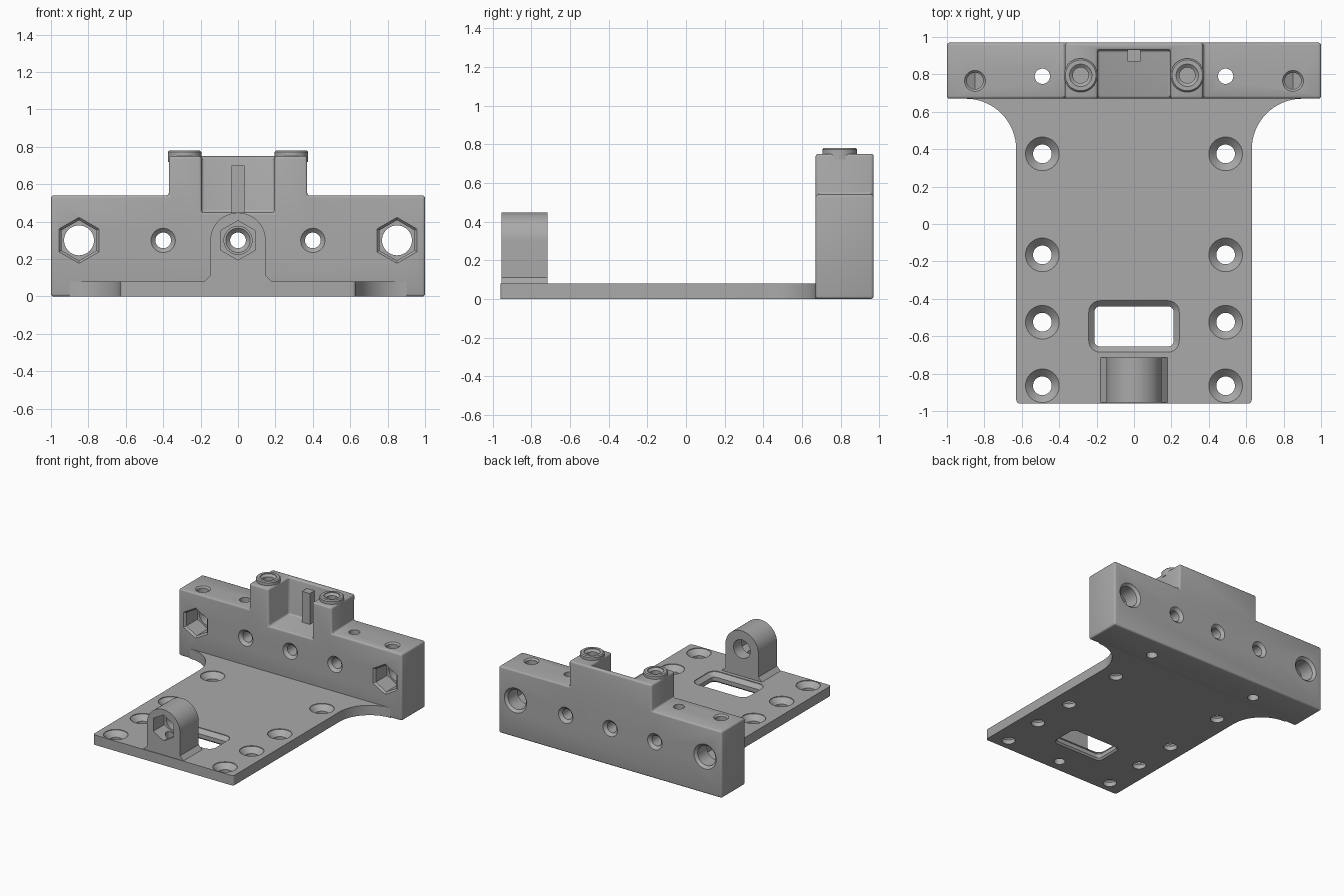
import bpy, bmesh
from math import sin, cos, pi, radians
from mathutils import Matrix, Vector

cube = bpy.data.objects.get("Cube")
if cube:
    bpy.data.objects.remove(cube, do_unlink=True)

grey = bpy.data.materials.new("machined grey")
grey.use_nodes = True
COLOUR = (0.40, 0.40, 0.40, 1)
grey.diffuse_color = COLOUR
grey.node_tree.nodes["Principled BSDF"].inputs["Base Color"].default_value = COLOUR

TO_Y = Matrix.Rotation(-pi / 2, 4, 'X')   # turns local z into +y
cutters = []


def finish(name, bm, matrix):
    bmesh.ops.transform(bm, matrix=matrix, verts=bm.verts)
    bmesh.ops.recalc_face_normals(bm, faces=bm.faces)
    mesh = bpy.data.meshes.new(name)
    bm.to_mesh(mesh)
    bm.free()
    mesh.materials.append(grey)
    ob = bpy.data.objects.new(name, mesh)
    bpy.context.collection.objects.link(ob)
    return ob


def loft(name, loops, matrix=Matrix()):
    """Closed solid through a list of equal point loops."""
    bm = bmesh.new()
    rings = [[bm.verts.new(p) for p in loop] for loop in loops]
    n = len(rings[0])
    for a, b in zip(rings, rings[1:]):
        for i in range(n):
            j = (i + 1) % n
            bm.faces.new((a[i], a[j], b[j], b[i]))
    bm.faces.new(rings[0][::-1])
    bm.faces.new(rings[-1])
    return finish(name, bm, matrix)


def turned(name, rings, loc, along_y=False, sides=40):
    """Turned solid: rings are (radius, distance along axis)."""
    loops = [[(r * cos(pi / 2 + 2 * pi * i / sides), r * sin(pi / 2 + 2 * pi * i / sides), h)
              for i in range(sides)] for r, h in rings]
    return loft(name, loops, Matrix.Translation(loc) @ (TO_Y if along_y else Matrix()))


def extrude_y(name, pts, y0, y1):
    return loft(name, [[(x, y, z) for x, z in pts] for y in (y0, y1)])


def box(name, lo, hi):
    return extrude_y(name, [(lo[0], lo[2]), (hi[0], lo[2]), (hi[0], hi[2]), (lo[0], hi[2])], lo[1], hi[1])


def arc(cx, cy, r, a0, a1, n=10):
    return [(cx + r * cos(radians(a0 + (a1 - a0) * i / n)),
             cy + r * sin(radians(a0 + (a1 - a0) * i / n))) for i in range(n + 1)]


def rounded(hx, y0, y1, r, z):
    pts = (arc(hx - r, y1 - r, r, 0, 90, 6) + arc(r - hx, y1 - r, r, 90, 180, 6)
           + arc(r - hx, y0 + r, r, 180, 270, 6) + arc(hx - r, y0 + r, r, 270, 360, 6))
    return [(x, y, z) for x, y in pts]


def cut(ob, *tools):
    for tool in tools:
        mod = ob.modifiers.new("cut", 'BOOLEAN')
        mod.operation, mod.solver, mod.object = 'DIFFERENCE', 'EXACT', tool
        tool.hide_render = True
        if tool not in cutters:
            cutters.append(tool)


def soften(ob, width, segments=3):
    mod = ob.modifiers.new("soften", 'BEVEL')
    mod.width, mod.segments, mod.angle_limit = width, segments, radians(40)


# Cross block with raised tower and notch
half = [(1, 0), (1, 0.54), (0.37, 0.54), (0.37, 0.75)]
block = extrude_y("cross_block", half + [(-x, z) for x, z in half[::-1]], 0.67, 0.97)
cut(block, box("notch_cutter", (-0.195, 0.5, 0.45), (0.195, 0.93, 1)))
soften(block, 0.014)

# Horizontal bores through the block
for x in (-0.4, 0, 0.4):
    cut(block, turned("bore_cutter", [(0.075, -0.01), (0.055, 0.01), (0.042, 0.022), (0.042, 0.278),
                                      (0.055, 0.29), (0.075, 0.31)], (x, 0.67, 0.3), True))

bosses = []
for s, side in ((-1, "right"), (1, "left")):
    # End bores with hexagonal nut pockets, and the screw holes above them
    x = s * 0.85
    cut(block,
        turned("end_bore_cutter", [(0.08, -0.1), (0.08, 0.28), (0.11, 0.31)], (x, 0.67, 0.3), True),
        turned("nut_cutter", [(0.133, -0.01), (0.108, 0.015), (0.108, 0.16)], (x, 0.67, 0.3), True, 6),
        turned("screw_cutter", [(0.044, -0.25), (0.044, -0.012), (0.066, 0.01)], (x, 0.765, 0.54)),
        turned("pin_cutter", [(0.041, -0.1), (0.041, 0.7)], (s * 0.49, 0.79, 0)))
    # Boss on each tower post
    boss = turned(side + "_boss", [(0.09, 0.72), (0.09, 0.772), (0.082, 0.78)], (s * 0.285, 0.795, 0))
    boss_hole = turned("boss_cutter", [(0.042, 0.5), (0.042, 0.76), (0.06, 0.775), (0.06, 0.8)],
                       (s * 0.285, 0.795, 0))
    cut(block, boss_hole)
    cut(boss, boss_hole)
    bosses.append(boss)

# Key rib standing in the notch
rib = box("notch_rib", (-0.035, 0.87, 0.44), (0.035, 0.94, 0.70))

# Base plate flaring out to the block
edge = (arc(0.61, -0.94, 0.02, 270, 360, 4) + arc(0.90, 0.40, 0.27, 180, 90, 16)
        + [(0.90, 0.69)])
outline = edge + [(-x, y) for x, y in edge[::-1]]
plate = loft("base_plate", [[(x, y, z) for x, y in outline] for z in (0, 0.08)])

# Countersunk plate holes
for x in (-0.49, 0.49):
    for y in (-0.865, -0.525, -0.165, 0.375):
        cut(plate, turned("countersink_cutter", [(0.05, -0.1), (0.05, 0.035), (0.09, 0.075), (0.09, 0.2)],
                          (x, y, 0)))

# Chamfered window
levels = ((0.028, -0.015), (0.0, 0.013), (0.0, 0.045), (0.03, 0.075), (0.03, 0.2))
cut(plate, loft("window_cutter", [rounded(0.212 + g, -0.655 - g, -0.44 + g, 0.03 + g, z)
                                  for g, z in levels]))

# Front lug with flared foot, nut pocket and bore
lug_pts = ([(0.18, 0.06), (0.18, 0.08), (0.148, 0.112)] + arc(0, 0.3, 0.148, 0, 180, 32)
           + [(-0.148, 0.112), (-0.18, 0.08), (-0.18, 0.06)])
lug = extrude_y("front_lug", lug_pts, -0.955, -0.715)
drain = turned("drain_cutter", [(0.041, -0.1), (0.041, 0.3)], (0, -0.86, 0))
cut(lug,
    turned("lug_bore_cutter", [(0.075, -0.1), (0.075, 0.4)], (0, -0.955, 0.3), True),
    turned("lug_nut_cutter", [(0.105, -0.05), (0.105, 0.14)], (0, -0.955, 0.3), True, 6),
    drain)
cut(plate, drain)

# Bake the cuts, drop the cutters, smooth the round faces
parts = [block, plate, lug, rib] + bosses
bpy.context.view_layer.update()
graph = bpy.context.evaluated_depsgraph_get()
baked = [bpy.data.meshes.new_from_object(ob.evaluated_get(graph)) for ob in parts]
for ob, mesh in zip(parts, baked):
    ob.modifiers.clear()
    ob.data = mesh
for tool in cutters:
    bpy.data.objects.remove(tool, do_unlink=True)
bpy.ops.object.select_all(action='DESELECT')
for ob in parts:
    ob.select_set(True)
bpy.context.view_layer.objects.active = block
bpy.ops.object.shade_smooth_by_angle(angle=radians(30))
